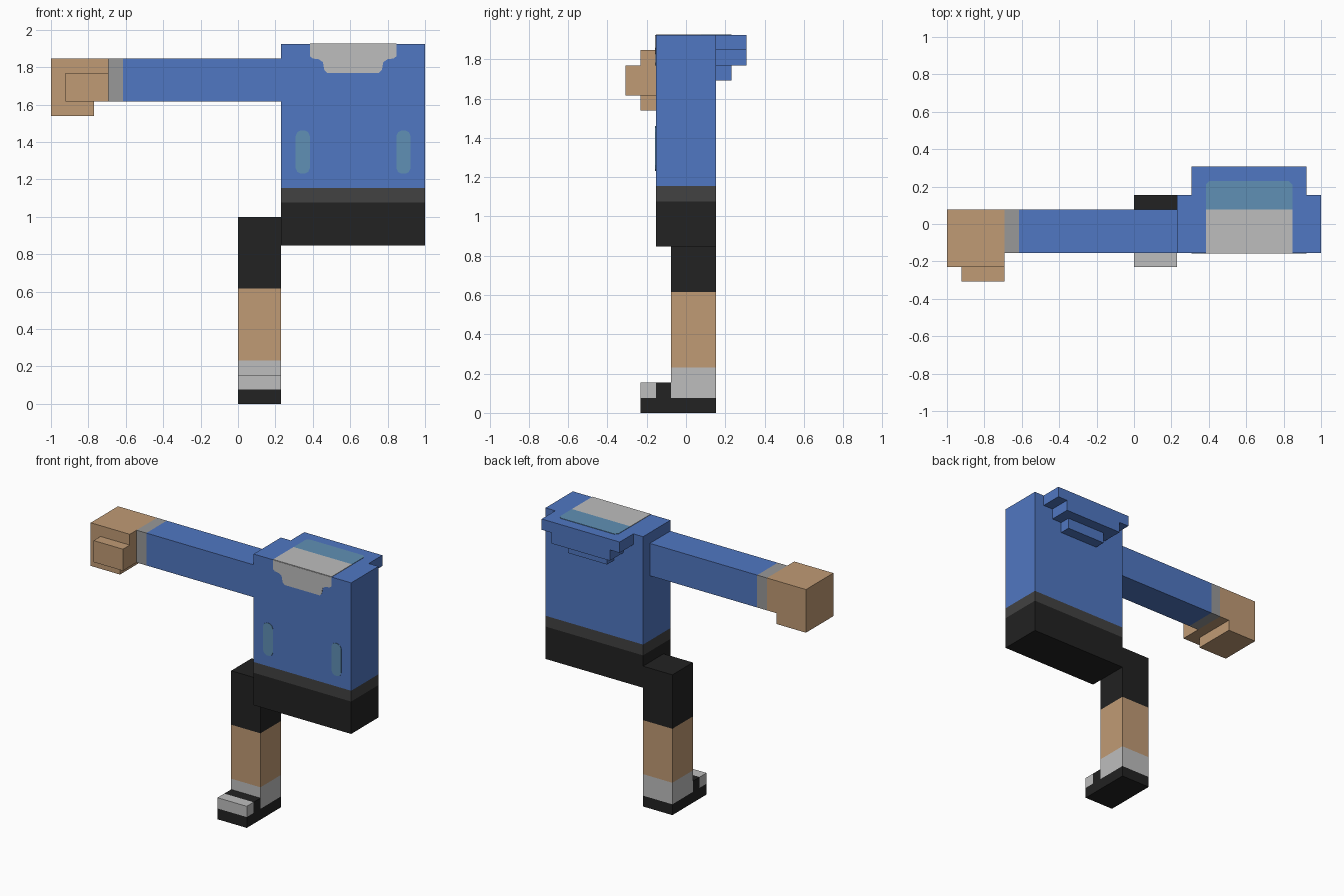
import bpy, bmesh
from mathutils import Vector

U = 1 / 13  # one block unit; all part sizes below are in blocks

if "Cube" in bpy.data.objects:
    bpy.data.objects.remove(bpy.data.objects["Cube"], do_unlink=True)


def material(name, hex_code):
    """Flat material from an sRGB hex colour."""
    lin = []
    for i in (0, 2, 4):
        c = int(hex_code[i:i + 2], 16) / 255
        lin.append(c / 12.92 if c <= 0.04045 else ((c + 0.055) / 1.055) ** 2.4)
    mat = bpy.data.materials.new(name)
    mat.use_nodes = True
    mat.diffuse_color = (*lin, 1)
    bsdf = next(n for n in mat.node_tree.nodes if n.type == 'BSDF_PRINCIPLED')
    bsdf.inputs["Base Color"].default_value = (*lin, 1)
    bsdf.inputs["Roughness"].default_value = 0.9
    return mat


BLUE = material("shirt blue", "5077C2")
TEAL = material("trim teal", "6090B5")
LIGHT = material("light grey", "BEBEBE")
CUFF = material("cuff grey", "999999")
BAND = material("dark grey", "424242")
BLACK = material("black", "222222")
SKIN = material("skin tan", "C09B75")


def finish(name, bm, mats):
    bmesh.ops.recalc_face_normals(bm, faces=bm.faces)
    bmesh.ops.scale(bm, vec=(U, U, U), verts=bm.verts)
    mesh = bpy.data.meshes.new(name)
    bm.to_mesh(mesh)
    bm.free()
    for m in mats:
        mesh.materials.append(m)
    obj = bpy.data.objects.new(name, mesh)
    bpy.context.collection.objects.link(obj)
    return obj


def box(name, x, y, z, mats, cuts=(), rule=None):
    """Box from ranges; cuts are (axis, position); rule maps a face centre to a material."""
    bm = bmesh.new()
    bmesh.ops.create_cube(bm, size=1)
    for v in bm.verts:
        v.co = Vector([r[0] + (c + 0.5) * (r[1] - r[0]) for c, r in zip(v.co, (x, y, z))])
    for axis, pos in cuts:
        normal = Vector((0, 0, 0))
        normal[axis] = 1
        bmesh.ops.bisect_plane(bm, geom=bm.verts[:] + bm.edges[:] + bm.faces[:],
                               plane_co=normal * pos, plane_no=normal)
    if rule:
        for f in bm.faces:
            f.material_index = rule(f.calc_center_median())
    return finish(name, bm, mats)


def plate(name, points, place, thickness, mat):
    """Thin outline plate; place maps 2D points onto a surface, thickness is a vector."""
    bm = bmesh.new()
    face = bm.faces.new([bm.verts.new(place(a, b)) for a, b in points])
    ext = bmesh.ops.extrude_face_region(bm, geom=[face])
    new = [g for g in ext["geom"] if isinstance(g, bmesh.types.BMVert)]
    bmesh.ops.translate(bm, vec=thickness, verts=new)
    return finish(name, bm, [mat])


def on_front(a, b):
    return (a, -2, b)


def on_top(a, b):
    return (a, b, 25)


OUT, UP = Vector((0, -0.04, 0)), Vector((0, 0, 0.04))

# Torso: shirt, belt band and shorts
box("torso", (3, 13), (-2, 2), (11, 25), [BLACK, BAND, BLUE], [(2, 14), (2, 15)],
    lambda c: 0 if c.z < 14 else 1 if c.z < 15 else 2)

# Stepped hood behind the shoulders
box("hood_top", (4, 12), (2, 4), (24, 25), [BLUE])
box("hood_middle", (5, 11), (2, 4), (23, 24), [BLUE])
box("hood_bottom", (6, 10), (2, 3), (22, 23), [BLUE])

# Neck opening on the top and the front of the shirt
plate("neck_top", [(5, -2), (11, -2), (11, 1), (5, 1)], on_top, UP, LIGHT)
plate("neck_lining", [(5, 1), (11, 1), (11, 2.75), (10.75, 3), (5.25, 3), (5, 2.75)],
      on_top, UP, TEAL)
half = [(3, 25), (3, 24.15), (2.8, 24), (2.4, 23.95), (2.1, 23.75), (2, 23.2), (1.8, 23)]
plate("neck_front", [(8 + a, b) for a, b in half] + [(8 - a, b) for a, b in reversed(half)],
      on_front, OUT, LIGHT)

# Rounded stripes on the shirt front
for name, x in (("right_stripe", 4.5), ("left_stripe", 11.5)):
    outline = [(.5, 16.4), (.5, 18.6), (.38, 18.88), (.15, 19),
               (-.15, 19), (-.38, 18.88), (-.5, 18.6),
               (-.5, 16.4), (-.38, 16.12), (-.15, 16), (.15, 16), (.38, 16.12)]
    plate(name, [(x + a, b) for a, b in outline], on_front, OUT, TEAL)

# Outstretched arm with cuff
box("arm", (-9, 3), (-2, 1), (21, 24), [CUFF, BLUE], [(0, -8)],
    lambda c: 0 if c.x < -8 else 1)

# Hand: palm, lower edge and curled fingers
box("palm", (-13, -9), (-3, 1), (21, 24), [SKIN])
box("palm_edge", (-13, -10), (-3, 1), (20, 21), [SKIN])
box("fingers", (-12, -9), (-4, -3), (21, 23), [SKIN])

# Leg: sole, sock, skin and shorts
box("leg", (0, 3), (-1, 2), (0, 13), [BLACK, LIGHT, SKIN], [(2, 1), (2, 3), (2, 8)],
    lambda c: 0 if c.z < 1 or c.z > 8 else 1 if c.z < 3 else 2)

# Shoe toe with a light cap
box("shoe_toe", (0, 3), (-3, -1), (0, 2), [BLACK, LIGHT], [(2, 1), (1, -2)],
    lambda c: 1 if c.z > 1 and c.y < -2 else 0)
